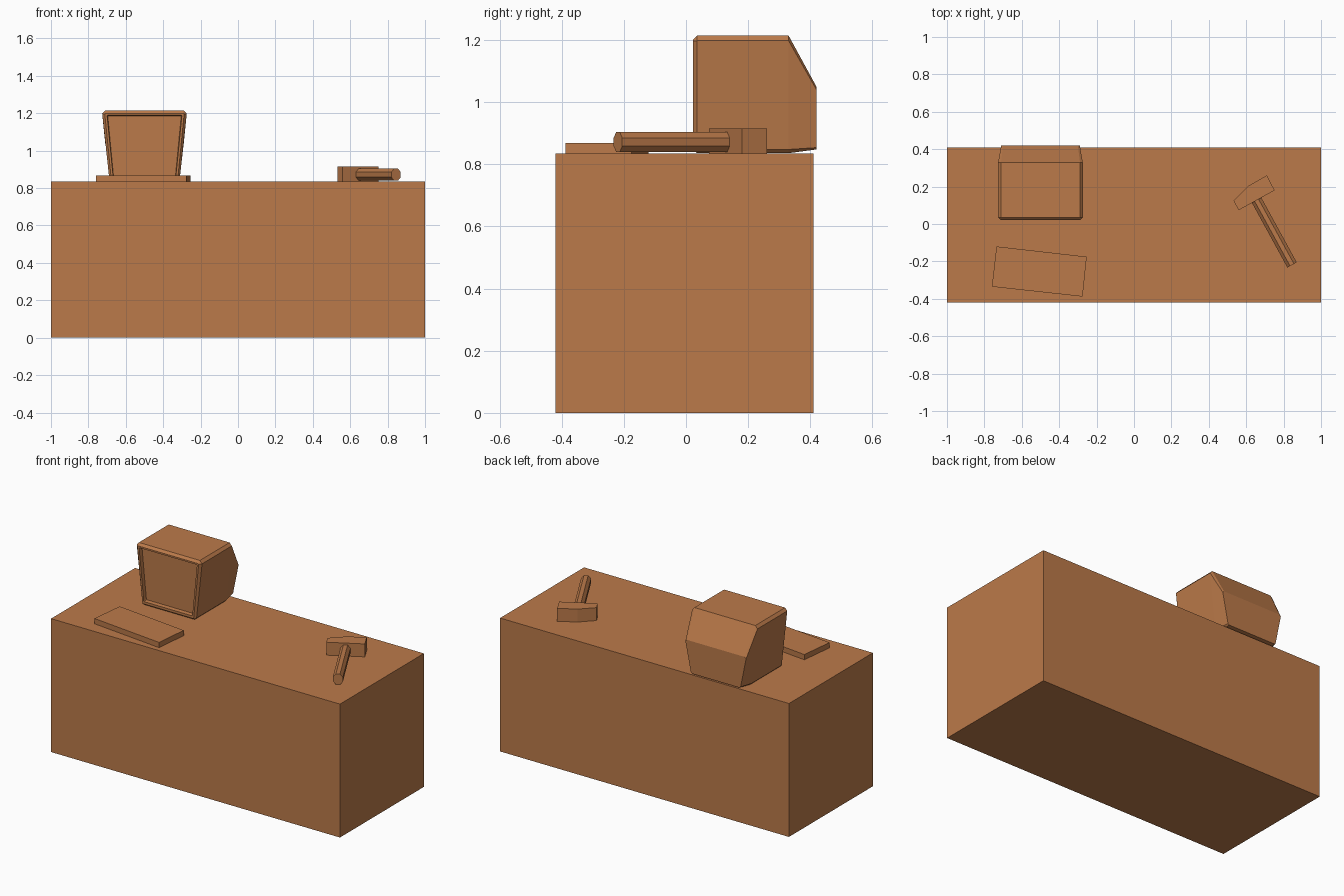
import bpy, math
from mathutils import Vector

if "Cube" in bpy.data.objects:
    bpy.data.objects.remove(bpy.data.objects["Cube"])

brown = bpy.data.materials.new("warm_brown")
brown.diffuse_color = (0.50, 0.195, 0.068, 1)
brown.use_nodes = True
brown.node_tree.nodes["Principled BSDF"].inputs["Base Color"].default_value = brown.diffuse_color


def make(name, verts, faces):
    me = bpy.data.meshes.new(name)
    me.from_pydata(verts, [], faces)
    me.materials.append(brown)
    ob = bpy.data.objects.new(name, me)
    bpy.context.collection.objects.link(ob)
    return ob


def loft(name, rings):
    """Skin a list of equal-length rings and cap both ends."""
    n = len(rings[0])
    verts = [v for r in rings for v in r]
    faces = [(k * n + i, k * n + (i + 1) % n, (k + 1) * n + (i + 1) % n, (k + 1) * n + i)
             for k in range(len(rings) - 1) for i in range(n)]
    faces.append(tuple(reversed(range(n))))
    faces.append(tuple(range(len(verts) - n, len(verts))))
    return make(name, verts, faces)


def slab(name, outline, z0, z1):
    """Extrude a counter-clockwise plan outline upward."""
    return loft(name, [[(x, y, z) for x, y in outline] for z in (z0, z1)])


TOP = 0.835

# Desk block
slab("desk", [(-1, -0.42), (1, -0.42), (1, 0.41), (-1, 0.41)], 0, TOP)

# Keyboard, turned slightly
slab("keyboard", [(-0.76, -0.335), (-0.275, -0.388), (-0.253, -0.175), (-0.735, -0.12)],
     TOP, 0.868)


# Monitor: tapered case with chamfered edges and a recessed screen
def case_ring(y, half):
    """half: right-hand (half width, z) points from bottom to top."""
    cx = -0.5
    return ([(cx + w, y, z) for w, z in half] +
            [(cx - w, y, z) for w, z in reversed(half)])


body = [(0.175, 0.836), (0.188, 0.848), (0.226, 1.198), (0.211, 1.215)]
rim = [(0.173, 0.847), (0.178, 0.852), (0.212, 1.196), (0.208, 1.2)]
lip = [(0.166, 0.862), (0.168, 0.865), (0.2, 1.187), (0.198, 1.19)]
screen = [(0.164, 0.866), (0.166, 0.869), (0.196, 1.183), (0.194, 1.186)]
back = [(0.163, 0.848), (0.172, 0.854), (0.21, 1.04), (0.2, 1.05)]
monitor = loft("monitor", [case_ring(y, h) for y, h in (
    (0.045, screen), (0.022, lip), (0.022, rim), (0.036, body), (0.33, body), (0.42, back))])

# Hammer head with a wedge-shaped end
slab("hammer_head", [(0.532, 0.124), (0.56, 0.074), (0.752, 0.18), (0.71, 0.26),
                     (0.61, 0.203)], TOP, 0.916)

# Hammer handle: eight-sided rod ending inside the head
a, b = Vector((0.845, -0.219, 0.872)), Vector((0.643, 0.15, 0.872))
side = (b - a).normalized().cross(Vector((0, 0, 1)))
angles = [math.pi / 4 * (i + 0.5) for i in range(8)]
loft("hammer_handle", [[p + side * 0.031 * math.cos(t) + Vector((0, 0, 0.035 * math.sin(t)))
                        for t in angles] for p in (a, b)])

# Consistent outward normals
import bmesh
for ob in bpy.data.objects:
    bm = bmesh.new()
    bm.from_mesh(ob.data)
    bmesh.ops.recalc_face_normals(bm, faces=bm.faces)
    bm.to_mesh(ob.data)
    bm.free()
